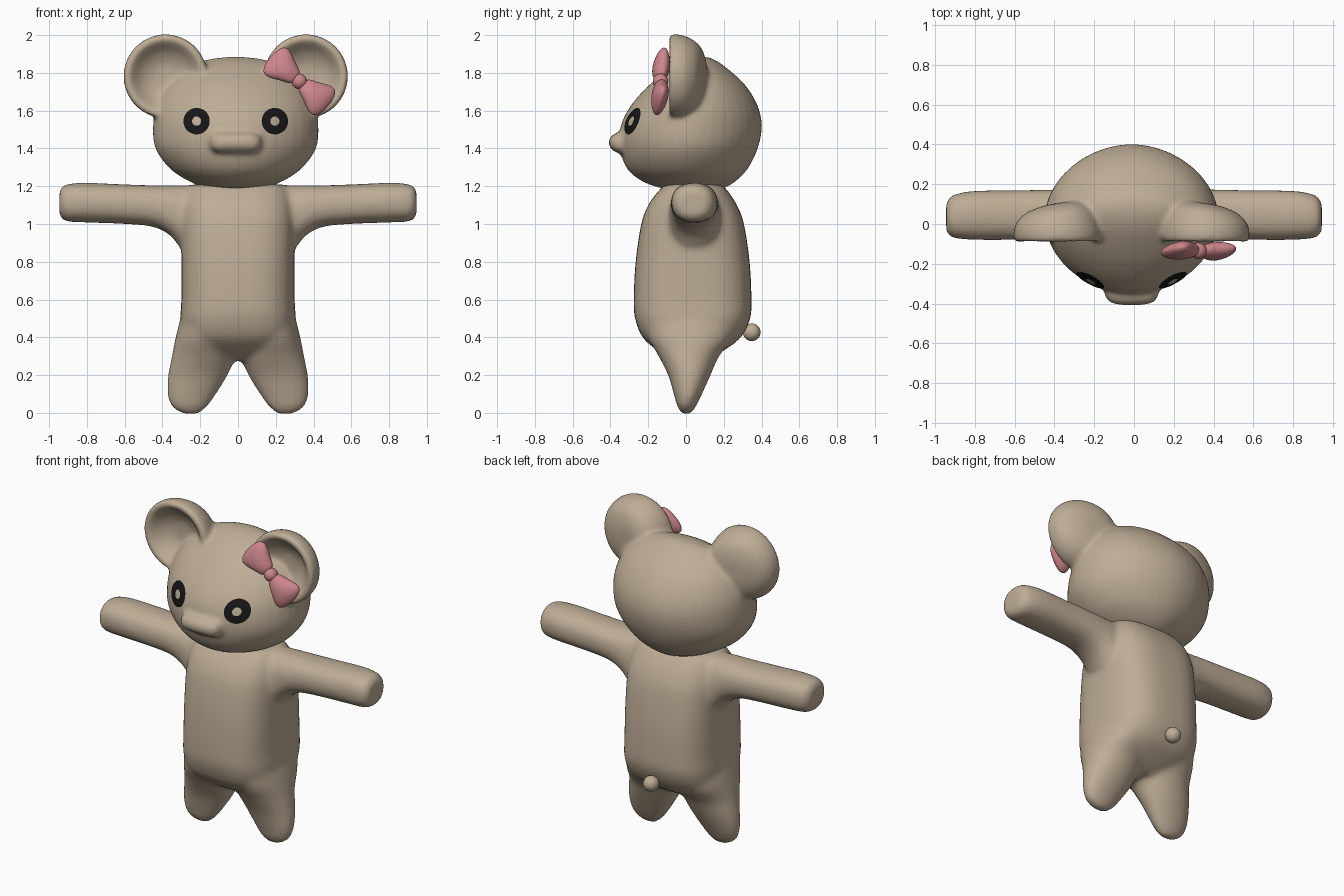
import bpy, bmesh, math
from mathutils import Vector
from mathutils.bvhtree import BVHTree

if "Cube" in bpy.data.objects:
    bpy.data.objects.remove(bpy.data.objects["Cube"])


def material(name, rgb):
    m = bpy.data.materials.new(name)
    m.diffuse_color = (*rgb, 1)
    m.use_nodes = True
    m.node_tree.nodes["Principled BSDF"].inputs["Base Color"].default_value = m.diffuse_color
    return m


TAN = material("tan fur", (0.515, 0.418, 0.305))
PINK = material("pink ribbon", (0.61, 0.24, 0.26))
BLACK = material("black eye", (0.008, 0.008, 0.009))
HEAD_X = -0.012


def smooth_rows(rows, steps=5):
    """Catmull-Rom interpolation through the profile rows."""
    out = []
    for i in range(len(rows) - 1):
        a, b = rows[max(i - 1, 0)], rows[i]
        c, d = rows[i + 1], rows[min(i + 2, len(rows) - 1)]
        for s in range(steps):
            t = s / steps
            out.append([0.5 * (2 * q + (r - p) * t + (2 * p - 5 * q + 4 * r - w) * t * t
                        + (3 * q - p - 3 * r + w) * t ** 3)
                        for p, q, r, w in zip(a, b, c, d)])
    return out + [list(rows[-1])]


def loft(bm, rows, place, n=2.0, seg=40):
    """Rows are (along, lo_u, hi_u, lo_v, hi_v); place maps (along, u, v) to a point."""
    rings, new = [], []
    for t, u0, u1, v0, v1 in smooth_rows(rows):
        ring = []
        for k in range(seg):
            a = 2 * math.pi * k / seg
            c, s = math.cos(a), math.sin(a)
            u = (u0 + u1) / 2 + math.copysign(abs(c) ** (2 / n), c) * max(u1 - u0, 0.004) / 2
            v = (v0 + v1) / 2 + math.copysign(abs(s) ** (2 / n), s) * max(v1 - v0, 0.004) / 2
            ring.append(bm.verts.new(place(t, u, v)))
        rings.append(ring)
    for r, q in zip(rings, rings[1:]):
        for k in range(seg):
            new.append(bm.faces.new((r[k], r[(k + 1) % seg], q[(k + 1) % seg], q[k])))
    new += [bm.faces.new(rings[0]), bm.faces.new(rings[-1])]
    bmesh.ops.recalc_face_normals(bm, faces=new)


def finish(name, bm, mat, voxel=0, relax=0):
    me = bpy.data.meshes.new(name)
    bm.to_mesh(me)
    bm.free()
    me.materials.append(mat)
    me.polygons.foreach_set("use_smooth", [True] * len(me.polygons))
    ob = bpy.data.objects.new(name, me)
    bpy.context.collection.objects.link(ob)
    if voxel:
        r = ob.modifiers.new("merge", 'REMESH')
        r.mode = 'VOXEL'
        r.voxel_size = voxel
        r.use_smooth_shade = True
        s = ob.modifiers.new("soften", 'SMOOTH')
        s.factor, s.iterations = 0.5, relax
    return ob


def ball(name, centre, radius, mat):
    bm = bmesh.new()
    bmesh.ops.create_uvsphere(bm, u_segments=24, v_segments=14, radius=radius)
    bmesh.ops.translate(bm, verts=bm.verts, vec=centre)
    return finish(name, bm, mat)


# Body: torso, arms and legs merged
bm = bmesh.new()
torso = [(0.28, -0.10, 0.10, -0.06, 0.11), (0.33, -0.21, 0.21, -0.15, 0.20),
         (0.40, -0.29, 0.29, -0.23, 0.29), (0.50, -0.305, 0.305, -0.27, 0.34),
         (0.60, -0.30, 0.30, -0.277, 0.347), (0.80, -0.30, 0.30, -0.267, 0.337),
         (1.00, -0.30, 0.30, -0.237, 0.307), (1.10, -0.29, 0.29, -0.20, 0.27),
         (1.17, -0.27, 0.27, -0.15, 0.225), (1.21, -0.24, 0.24, -0.11, 0.19)]
loft(bm, torso, lambda t, u, v: (u, v, t), 2.8)
leg = [(-0.006, 0.21, 0.29, -0.02, 0.025), (0.03, 0.165, 0.35, -0.045, 0.05),
       (0.10, 0.115, 0.374, -0.065, 0.085), (0.20, 0.055, 0.37, -0.095, 0.13),
       (0.30, 0.015, 0.35, -0.145, 0.175), (0.40, 0.02, 0.33, -0.20, 0.25),
       (0.52, 0.05, 0.30, -0.22, 0.28)]
arm = [(0.10, -0.10, 0.18, 0.82, 1.20), (0.28, -0.09, 0.18, 0.86, 1.205),
       (0.36, -0.085, 0.175, 0.94, 1.205), (0.45, -0.08, 0.173, 0.985, 1.205),
       (0.60, -0.08, 0.17, 1.0, 1.21), (0.80, -0.08, 0.167, 1.008, 1.218),
       (0.90, -0.072, 0.15, 1.012, 1.212), (0.935, -0.055, 0.125, 1.03, 1.195),
       (0.945, -0.03, 0.10, 1.05, 1.17)]
for side in (-1, 1):
    loft(bm, leg, lambda t, u, v: (side * u, v, t), 2.1)
    loft(bm, arm, lambda t, u, v: (side * t, u, v), 2.3)
finish("body", bm, TAN, 0.016, 10)

# Head: skull, muzzle and dished ears merged
bm = bmesh.new()
skull = [(1.185, -0.14, 0.14, -0.11, 0.19), (1.22, -0.235, 0.235, -0.22, 0.255),
         (1.29, -0.345, 0.345, -0.31, 0.325), (1.40, -0.425, 0.425, -0.35, 0.38),
         (1.52, -0.438, 0.438, -0.345, 0.402), (1.63, -0.42, 0.42, -0.29, 0.378),
         (1.74, -0.36, 0.36, -0.19, 0.31), (1.83, -0.25, 0.25, -0.07, 0.21),
         (1.87, -0.15, 0.15, 0.01, 0.15), (1.885, -0.03, 0.03, 0.07, 0.11)]
loft(bm, skull, lambda t, u, v: (HEAD_X + u, v, t), 1.9)
muzzle = [(-0.137, -0.35, -0.30, 1.41, 1.45), (-0.12, -0.385, -0.27, 1.385, 1.475),
          (-0.07, -0.406, -0.26, 1.376, 1.486), (0.07, -0.406, -0.26, 1.376, 1.486),
          (0.12, -0.385, -0.27, 1.385, 1.475), (0.137, -0.35, -0.30, 1.41, 1.45)]
loft(bm, muzzle, lambda t, u, v: (HEAD_X + t, u, v), 2.2)
ear = [(y, -r, r, -r, r) for y, r in
       ((0.105, 0.01), (0.10, 0.09), (0.07, 0.165), (0.01, 0.208), (-0.045, 0.222),
        (-0.08, 0.218), (-0.092, 0.20), (-0.075, 0.175), (-0.03, 0.13), (0.0, 0.07), (0.005, 0.01))]
for side in (-1, 1):
    loft(bm, ear, lambda t, u, v: (HEAD_X + side * (0.372 + u),
                                   t * (1 - 1.6 * u) if t > 0 else t, 1.782 + v))
head = finish("head", bm, TAN, 0.014, 7)

# Eyes: thin rings laid on the face
tree = BVHTree.FromObject(head, bpy.context.evaluated_depsgraph_get())
for side, label in ((-1, "right_eye"), (1, "left_eye")):
    bm = bmesh.new()
    rings = []
    for r in (0.024, 0.04, 0.055, 0.069):
        ring = []
        for k in range(40):
            a = 2 * math.pi * k / 40
            x, z = HEAD_X + side * 0.205 + r * math.cos(a), 1.543 + r * math.sin(a)
            hit, normal, _, _ = tree.ray_cast(Vector((x, -2, z)), Vector((0, 1, 0)))
            ring.append(bm.verts.new(hit + normal * 0.005))
        rings.append(ring)
    for p, q in zip(rings, rings[1:]):
        for k in range(40):
            j = (k + 1) % 40
            bm.faces.new((p[k], p[j], q[j], q[k]))
    if bm.faces:
        bm.normal_update()
        if sum(f.normal.y for f in bm.faces) > 0:
            bmesh.ops.reverse_faces(bm, faces=bm.faces)
    finish(label, bm, BLACK)

# Bow: two flared loops and a knot
KNOT = Vector((0.325, -0.135, 1.755))
ball("bow_knot", KNOT, 0.041, PINK)
loop = [(t, -w, w, -h, h) for t, w, h in
        ((0.02, 0.02, 0.015), (0.035, 0.042, 0.03), (0.08, 0.062, 0.042), (0.13, 0.085, 0.043),
         (0.165, 0.09, 0.035), (0.188, 0.07, 0.022), (0.20, 0.03, 0.008))]
for side, label in ((-1, "bow_upper_loop"), (1, "bow_lower_loop")):
    def place(t, u, v):
        dx = side * t * 0.76 + u * 0.65
        dz = -side * t * 0.65 + u * 0.76
        return KNOT + Vector((dx, v + 0.1 * dx + 0.15 * dz, dz))
    bm = bmesh.new()
    loft(bm, loop, place, 2.1)
    finish(label, bm, PINK)

# Tail
ball("tail", (0, 0.348, 0.427), 0.047, TAN)
